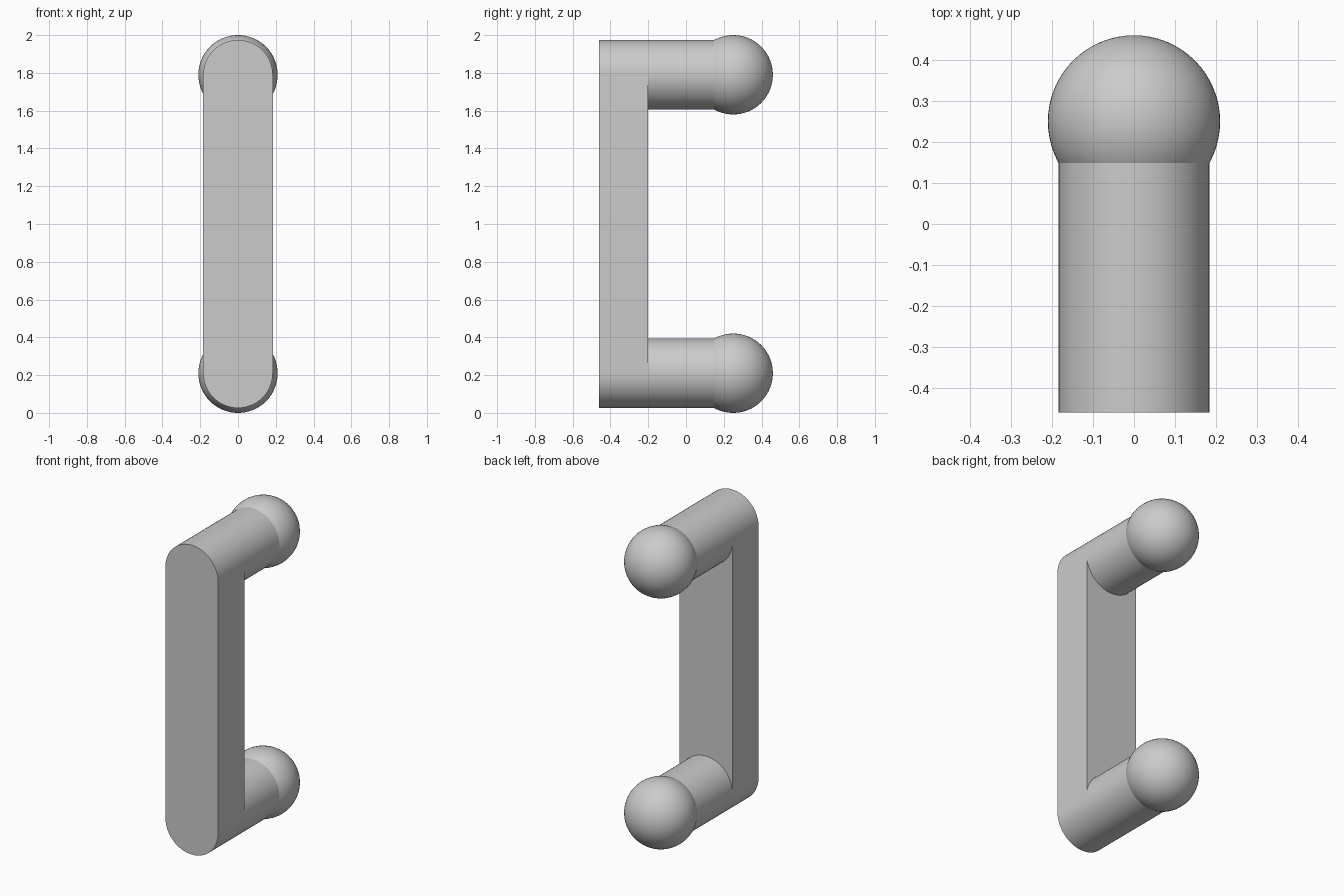
import bpy, bmesh
from math import pi, cos, sin
from mathutils import Matrix

cube = bpy.data.objects.get("Cube")
if cube:
    bpy.data.objects.remove(cube, do_unlink=True)

RADIUS = 0.184          # grip and post radius
KNOB_RADIUS = 0.21
LOW, HIGH = 0.21, 1.79  # heights of the two posts
FRONT, GRIP_BACK, KNOB_Y = -0.46, -0.2, 0.25
SEGMENTS = 64

grey = bpy.data.materials.new("plain grey")
grey.use_nodes = True
colour = (0.6, 0.6, 0.6, 1)
grey.diffuse_color = colour
grey.node_tree.nodes["Principled BSDF"].inputs["Base Color"].default_value = colour


def finish(name, bm):
    bmesh.ops.recalc_face_normals(bm, faces=bm.faces)
    mesh = bpy.data.meshes.new(name)
    bm.to_mesh(mesh)
    bm.free()
    mesh.materials.append(grey)
    obj = bpy.data.objects.new(name, mesh)
    bpy.context.collection.objects.link(obj)
    bpy.ops.object.select_all(action='DESELECT')
    obj.select_set(True)
    bpy.context.view_layer.objects.active = obj
    bpy.ops.object.shade_smooth_by_angle(angle=pi / 6)


# Grip: a stadium outline pushed back to its full depth
bm = bmesh.new()
outline = []
for centre, start in ((HIGH, 0), (LOW, pi)):
    for i in range(SEGMENTS // 2 + 1):
        a = start + 2 * pi * i / SEGMENTS
        outline.append(bm.verts.new((RADIUS * cos(a), FRONT, centre + RADIUS * sin(a))))
face = bm.faces.new(outline)
extruded = bmesh.ops.extrude_face_region(bm, geom=[face], use_keep_orig=True)
moved = [v for v in extruded["geom"] if isinstance(v, bmesh.types.BMVert)]
bmesh.ops.translate(bm, verts=moved, vec=(0, GRIP_BACK - FRONT, 0))
finish("grip", bm)

# A post and a ball knob at each end of the grip
for label, z in (("lower", LOW), ("upper", HIGH)):
    bm = bmesh.new()
    length = KNOB_Y - GRIP_BACK
    place = Matrix.Translation((0, (KNOB_Y + GRIP_BACK) / 2, z)) @ Matrix.Rotation(pi / 2, 4, 'X')
    bmesh.ops.create_cone(bm, cap_ends=True, segments=SEGMENTS, radius1=RADIUS,
                          radius2=RADIUS, depth=length, matrix=place)
    finish(label + "_post", bm)

    bm = bmesh.new()
    place = Matrix.Translation((0, KNOB_Y, z)) @ Matrix.Rotation(pi / 2, 4, 'X')
    bmesh.ops.create_uvsphere(bm, u_segments=SEGMENTS, v_segments=SEGMENTS // 2,
                              radius=KNOB_RADIUS, matrix=place)
    finish(label + "_knob", bm)
